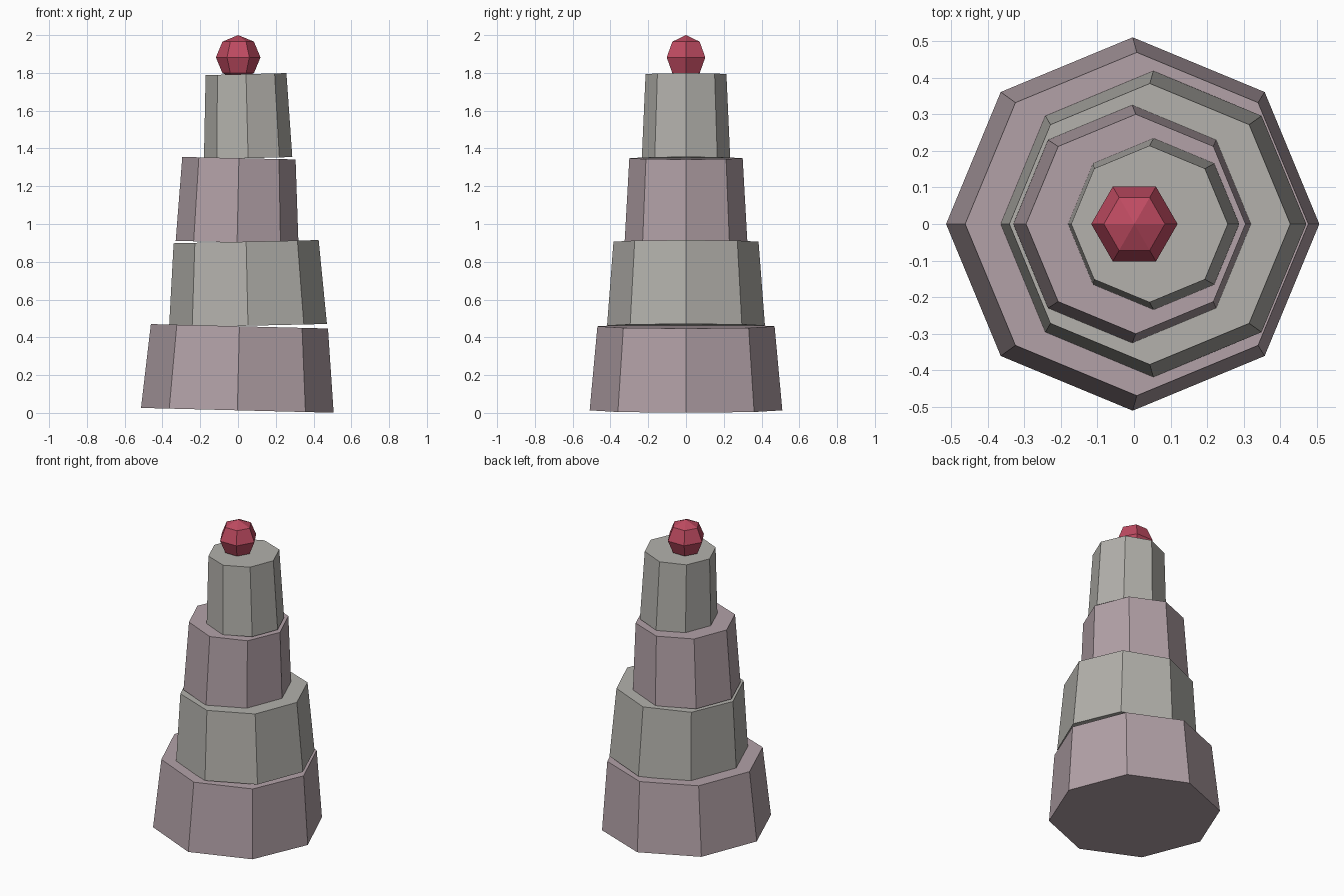
import bpy, bmesh, math
from mathutils import Matrix

if "Cube" in bpy.data.objects:
    bpy.data.objects.remove(bpy.data.objects["Cube"])


def material(name, rgb):
    m = bpy.data.materials.new(name)
    m.diffuse_color = (*rgb, 1)
    m.use_nodes = True
    m.node_tree.nodes["Principled BSDF"].inputs["Base Color"].default_value = m.diffuse_color
    return m


def finish(bm, name, mat):
    me = bpy.data.meshes.new(name)
    bm.to_mesh(me)
    bm.free()
    me.materials.append(mat)
    ob = bpy.data.objects.new(name, me)
    bpy.context.collection.objects.link(ob)
    return ob


mauve = material("mauve_stone", (0.45, 0.36, 0.39))
grey = material("grey_stone", (0.45, 0.44, 0.41))
red = material("red_gem", (0.52, 0.07, 0.12))

# Stacked octagonal tiers, alternately shifted and tilted: x, mid z, bottom r, top r, tilt
HEIGHT = 0.445
tiers = [
    ("base_tier", 0.002, 0.236, 0.51, 0.469, 0.025, mauve),
    ("lower_tier", 0.048, 0.684, 0.418, 0.384, -0.022, grey),
    ("middle_tier", 0.0, 1.126, 0.325, 0.30, 0.022, mauve),
    ("upper_tier", 0.048, 1.571, 0.234, 0.214, -0.025, grey),
]
for name, x, z, r1, r2, tilt, mat in tiers:
    bm = bmesh.new()
    bmesh.ops.create_cone(bm, cap_ends=True, segments=8, radius1=r1, radius2=r2, depth=HEIGHT)
    ob = finish(bm, name, mat)
    ob.location = (x, 0, z)
    ob.rotation_euler = (0, tilt, 0)

# Faceted ball on top, corners on the x axis
bm = bmesh.new()
bmesh.ops.create_uvsphere(bm, u_segments=6, v_segments=4, radius=0.118,
                          matrix=Matrix.Rotation(math.radians(30), 4, 'Z'))
ball = finish(bm, "top_ball", red)
ball.location = (0.001, 0, 1.882)
